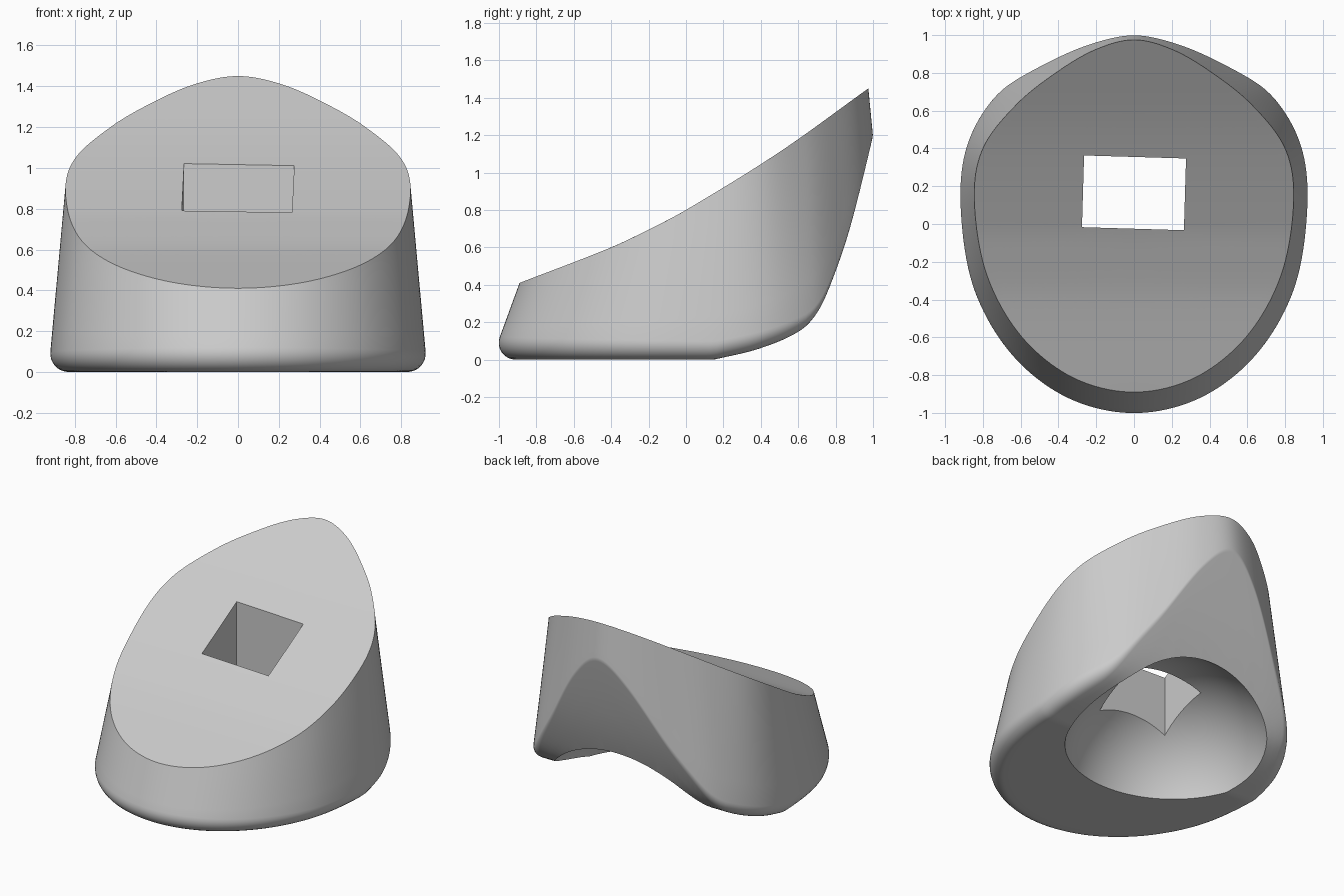
import bpy, bmesh, math
from mathutils import Vector

cube = bpy.data.objects.get("Cube")
if cube:
    bpy.data.objects.remove(cube, do_unlink=True)

# Half outlines, from the front round to the back
TOP_RING = [(0, -.89), (.323, -.813), (.597, -.594), (.78, -.267), (.845, .12),
            (.80, .40), (.62, .635), (.4, .81), (.2, .925), (0, .975)]
BASE_RING = [(0, -1.04), (.354, -.957), (.654, -.72), (.855, -.367), (.925, .05),
             (.90, .41), (.75, .705), (.5, .905), (.25, 1.045), (0, 1.115)]
# Side profiles (y, z) of the sloping top and the underside
TOP_PROFILE = [(-.89, .41), (-.4, .60), (-.19, .70), (0, .80), (.5, 1.11), (.975, 1.45)]
UNDER_PROFILE = [(.15, 0), (.395, .06), (.61, .155), (.705, .257), (.78, .42),
                 (.877, .706), (.995, 1.176), (1.15, 1.85)]
FILLET = .09
CENTRE = Vector((0, .1, 0))
STEPS = 10


def profile(points, y):
    """Smooth height along a side profile, straight beyond its ends."""
    n = len(points)

    def slope(i):
        a, b = points[max(i - 1, 0)], points[min(i + 1, n - 1)]
        return (b[1] - a[1]) / (b[0] - a[0])
    if y <= points[0][0]:
        return points[0][1] + slope(0) * (y - points[0][0])
    if y >= points[-1][0]:
        return points[-1][1] + slope(n - 1) * (y - points[-1][0])
    i = max(k for k in range(n - 1) if points[k][0] <= y)
    (y0, z0), (y1, z1) = points[i], points[i + 1]
    w = y1 - y0
    t = (y - y0) / w
    return ((1 + 2 * t) * (1 - t) ** 2 * z0 + t * (1 - t) ** 2 * w * slope(i)
            + t * t * (3 - 2 * t) * z1 + t * t * (t - 1) * w * slope(i + 1))


def top_z(y):
    return profile(TOP_PROFILE, y)


def under_z(y):
    return 0 if y <= UNDER_PROFILE[0][0] else profile(UNDER_PROFILE, y)


def closed_ring(half):
    """Mirror a half outline and smooth it into a closed ring."""
    pts = [Vector((x, y, 0)) for x, y in half]
    pts += [Vector((-p.x, p.y, 0)) for p in pts[-2:0:-1]]
    n, ring = len(pts), []
    for i in range(n):
        a, b, c, d = (pts[(i + k) % n] for k in (-1, 0, 1, 2))
        for s in range(STEPS):
            t = s / STEPS
            ring.append(.5 * (2 * b + (c - a) * t + (2 * a - 5 * b + 4 * c - d) * t * t
                              + (3 * b - a - 3 * c + d) * t ** 3))
    return ring


def wall_column(top, base):
    """Points down one wall line and round the lower fillet."""
    lo, hi = 0, 1.2
    for _ in range(40):
        mid = (lo + hi) / 2
        p = top.lerp(base, mid)
        lo, hi = (mid, hi) if p.z > under_z(p.y) else (lo, mid)
    corner = top.lerp(base, lo)
    up = (top - corner).normalized()
    inward = Vector((CENTRE.x - corner.x, CENTRE.y - corner.y, 0)).normalized() * .01
    inward.z = under_z(corner.y + inward.y) - under_z(corner.y)
    angle = up.angle(inward)
    reach = FILLET / math.tan(angle / 2)
    start, end = corner + up * reach, corner + inward.normalized() * reach
    end.z = under_z(end.y)
    column = [top.lerp(start, k / 6) for k in range(6)]
    weight = math.sin(angle / 2)
    for k in range(9):
        t = k / 8
        a, b, c = (1 - t) ** 2, 2 * t * (1 - t) * weight, t * t
        column.append((start * a + corner * b + end * c) / (a + b + c))
    return column


def build_body():
    tops, bases = closed_ring(TOP_RING), closed_ring(BASE_RING)
    for p in tops:
        p.z = top_z(p.y)
    columns = []
    for top, base in zip(tops, bases):
        wall = wall_column(top, base)
        rings = 18

        def cap(edge, height, k):
            p = CENTRE.lerp(edge, k / rings)
            p.z = height(p.y)
            return p
        columns.append([cap(top, top_z, k) for k in range(1, rings)] + wall
                       + [cap(wall[-1], under_z, k) for k in range(rings - 1, 0, -1)])
    bm = bmesh.new()
    grid = [[bm.verts.new(p) for p in col] for col in columns]
    peak = bm.verts.new((CENTRE.x, CENTRE.y, top_z(CENTRE.y)))
    pit = bm.verts.new((CENTRE.x, CENTRE.y, under_z(CENTRE.y)))
    for i, col in enumerate(grid):
        nxt = grid[(i + 1) % len(grid)]
        bm.faces.new((peak, col[0], nxt[0]))
        bm.faces.new((pit, nxt[-1], col[-1]))
        for j in range(len(col) - 1):
            bm.faces.new((col[j], col[j + 1], nxt[j + 1], nxt[j]))
    bmesh.ops.recalc_face_normals(bm, faces=bm.faces)
    mesh = bpy.data.meshes.new("keycap_body")
    bm.to_mesh(mesh)
    bm.free()
    obj = bpy.data.objects.new("sloped_body", mesh)
    bpy.context.collection.objects.link(obj)
    return obj


def cut(body, cutter):
    """Subtract a cutter from the body and discard it."""
    cutter.hide_render = True
    mod = body.modifiers.new("cut", 'BOOLEAN')
    mod.operation, mod.solver, mod.object = 'DIFFERENCE', 'EXACT', cutter
    bpy.ops.object.select_all(action='DESELECT')
    bpy.context.view_layer.objects.active = body
    body.select_set(True)
    bpy.ops.object.modifier_apply(modifier=mod.name)
    bpy.data.objects.remove(cutter, do_unlink=True)


grey = bpy.data.materials.new("plain grey")
grey.use_nodes = True
grey.diffuse_color = (.6, .6, .6, 1)
grey.node_tree.nodes["Principled BSDF"].inputs["Base Color"].default_value = (.6, .6, .6, 1)

body = build_body()
body.data.materials.append(grey)

# Round hollow in the underside
bpy.ops.mesh.primitive_uv_sphere_add(segments=96, ring_count=48, radius=.727,
                                     location=(0, .4, -.17))
hollow = bpy.context.object
hollow.name = "hollow_cutter"
cut(body, hollow)

# Rectangular hole through the top
bpy.ops.mesh.primitive_cube_add(size=1, location=(0, .165, .7), rotation=(0, 0, math.radians(-1.7)))
hole = bpy.context.object
hole.name = "hole_cutter"
hole.scale = (.54, .38, 2)
cut(body, hole)

bpy.ops.object.select_all(action='DESELECT')
body.select_set(True)
bpy.context.view_layer.objects.active = body
bpy.ops.object.shade_smooth_by_angle(angle=math.radians(30))
